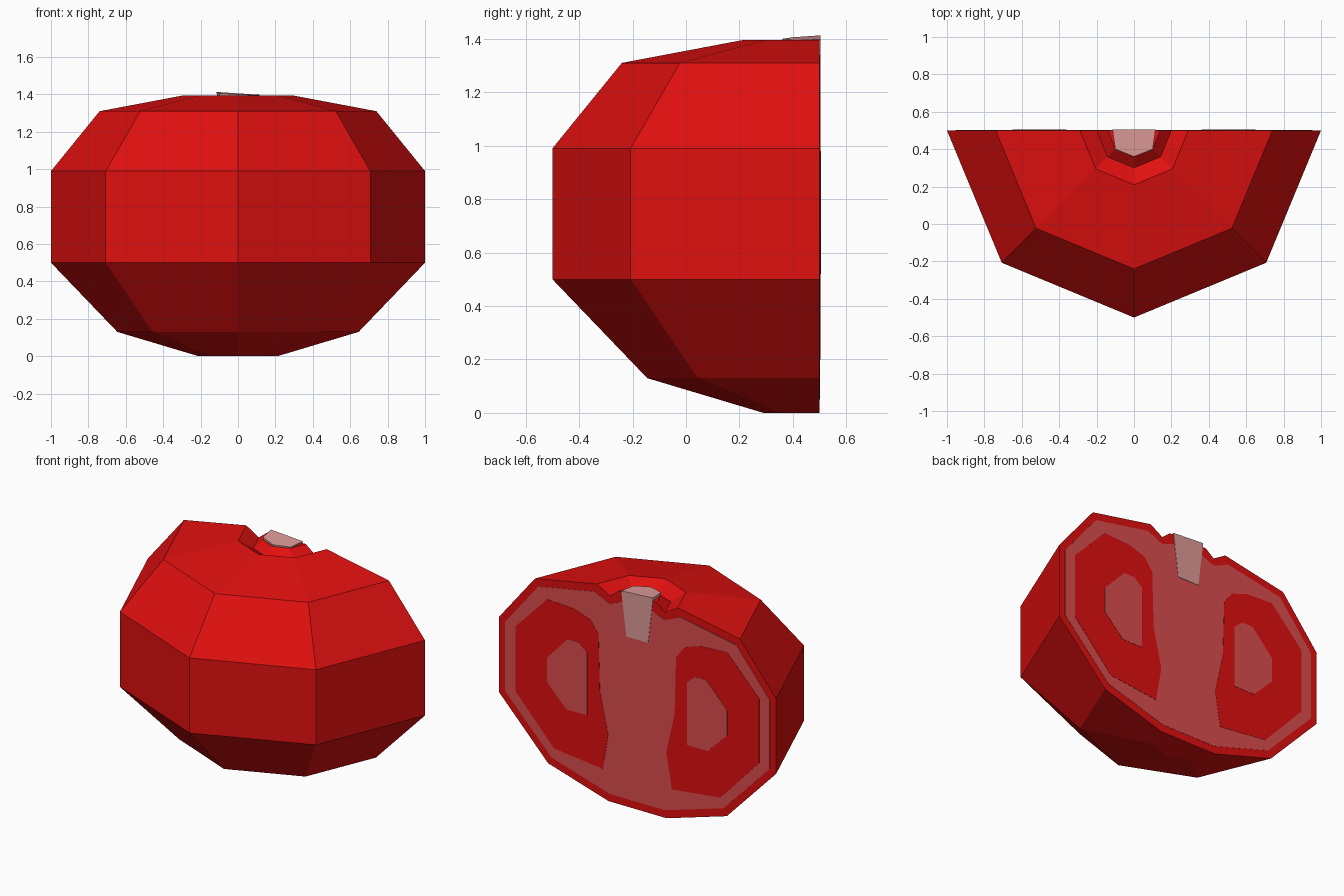
import bpy, bmesh, math

if "Cube" in bpy.data.objects:
    bpy.data.objects.remove(bpy.data.objects["Cube"])

CUT = 0.5  # y position of the flat cut side


def material(name, rgb):
    m = bpy.data.materials.new(name)
    m.diffuse_color = (*rgb, 1)
    m.use_nodes = True
    m.node_tree.nodes["Principled BSDF"].inputs["Base Color"].default_value = m.diffuse_color
    return m


red = material("tomato red", (0.75, 0.005, 0.005))
pink = material("flesh pink", (0.72, 0.075, 0.075))
pale = material("stem pale", (0.73, 0.33, 0.32))


def finish(bm, name, mat):
    bmesh.ops.recalc_face_normals(bm, faces=bm.faces[:])
    me = bpy.data.meshes.new(name)
    bm.to_mesh(me)
    bm.free()
    me.materials.append(mat)
    ob = bpy.data.objects.new(name, me)
    bpy.context.collection.objects.link(ob)
    return ob


def loft(name, rings, mat, back=False):
    """Join open rings of points, closing both ends and the cut side."""
    bm = bmesh.new()
    rows = [[bm.verts.new(p) for p in ring] for ring in rings]
    for a, b in zip(rows, rows[1:]):
        for i in range(len(a) - 1):
            bm.faces.new((a[i], a[i + 1], b[i + 1], b[i]))
    bm.faces.new(rows[0])
    bm.faces.new(rows[-1])
    bm.faces.new([r[0] for r in rows] + [r[-1] for r in reversed(rows)])
    return finish(bm, name, mat)


def plate(name, outline, mat, top):
    """Thin plate lying on the cut side, outline given in x and z."""
    bm = bmesh.new()
    front = [bm.verts.new((x, CUT - 0.001, z)) for x, z in outline]
    rear = [bm.verts.new((x, CUT + top, z)) for x, z in outline]
    bm.faces.new(rear)
    n = len(front)
    for i in range(n):
        j = (i + 1) % n
        bm.faces.new((front[i], front[j], rear[j], rear[i]))
    bm.faces.new(front)
    return finish(bm, name, mat)


# Skin: half of an eight-sided turned profile with a dimple at the top
profile = [(0.21, 0), (0.645, 0.13), (1, 0.5), (1, 0.99), (0.74, 1.31),
           (0.29, 1.395), (0.2, 1.34), (0.14, 1.388)]
angles = [math.pi + i * math.pi / 4 for i in range(5)]
loft("tomato_skin",
     [[(r * math.cos(a), CUT + r * math.sin(a), z) for a in angles]
      for r, z in profile], red)

# Flesh layer on the cut side
half = [(0.2, 0.05), (0.62, 0.175), (0.955, 0.52), (0.955, 0.97),
        (0.715, 1.265), (0.31, 1.34), (0.2, 1.29), (0.1, 1.33)]
plate("flesh", half + [(-x, z) for x, z in reversed(half)], pink, 0.0015)

# Juice pockets with a seed cluster in each, mirrored
pocket = [(0.65, 1.2), (0.46, 1.19), (0.34, 1.15), (0.28, 1.07), (0.27, 0.7),
          (0.21, 0.43), (0.25, 0.2), (0.6, 0.24), (0.88, 0.54), (0.88, 0.96)]
seed = [(0.36, 0.93), (0.42, 0.98), (0.5, 0.98), (0.65, 0.82), (0.65, 0.66),
        (0.51, 0.52), (0.36, 0.52)]
for side, s in (("right", 1), ("left", -1)):
    plate("pocket_" + side, [(s * x, z) for x, z in pocket], red, 0.003)
    plate("seeds_" + side, [(s * x, z) for x, z in seed], pink, 0.0045)

# Stem core: tapered, with a slightly tilted top
B = CUT + 0.004
stem_top = [(-0.115, B, 1.413), (-0.1, 0.4, 1.406), (0, 0.36, 1.4),
            (0.1, 0.4, 1.396), (0.115, B, 1.398)]
stem_low = [(x * 0.68, B - (B - y) * 0.68, 1.11) for x, y, z in stem_top]
loft("stem_core", [stem_low, stem_top], pale)
